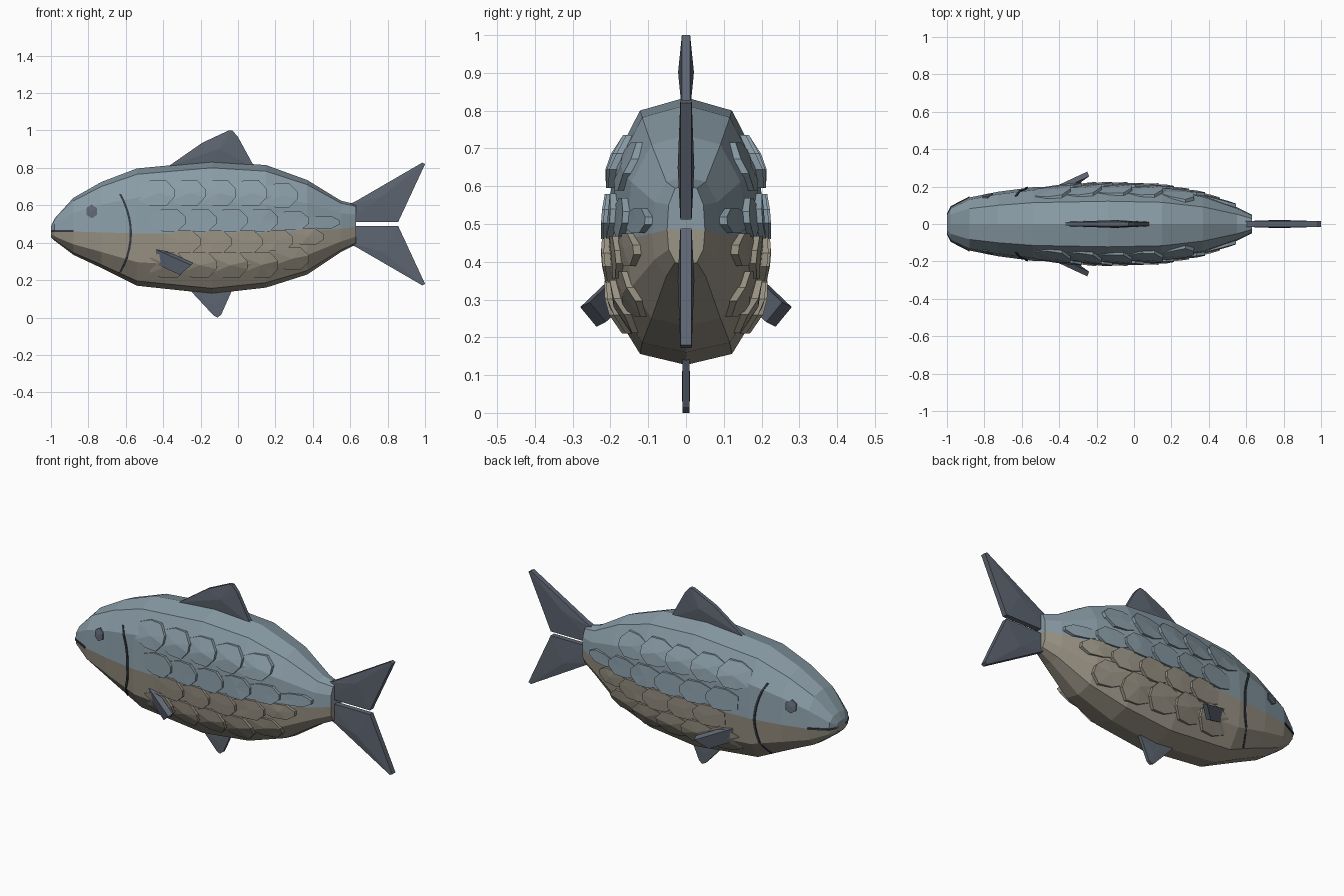
import bpy, bmesh
from mathutils import Vector

if "Cube" in bpy.data.objects:
    bpy.data.objects.remove(bpy.data.objects["Cube"])


def material(name, r, g, b):
    m = bpy.data.materials.new(name)
    m.use_nodes = True
    m.diffuse_color = (r, g, b, 1)
    m.node_tree.nodes["Principled BSDF"].inputs["Base Color"].default_value = (r, g, b, 1)
    return m


BLUE = material("back blue grey", 0.25, 0.33, 0.38)
BEIGE = material("belly beige", 0.33, 0.30, 0.24)
SLATE = material("fin slate", 0.11, 0.13, 0.165)
DARK = material("line dark", 0.035, 0.042, 0.055)


def finish(bm, name, *mats):
    bmesh.ops.recalc_face_normals(bm, faces=bm.faces)
    me = bpy.data.meshes.new(name)
    bm.to_mesh(me)
    bm.free()
    for m in mats:
        me.materials.append(m)
    ob = bpy.data.objects.new(name, me)
    bpy.context.collection.objects.link(ob)
    return ob


# Body stations: x, half width, bottom, colour line, top
STATIONS = [
    (-1.0, 0.05, 0.43, 0.462, 0.49), (-0.98, 0.09, 0.41, 0.462, 0.53),
    (-0.88, 0.142, 0.335, 0.46, 0.64), (-0.73, 0.172, 0.265, 0.455, 0.725),
    (-0.54, 0.197, 0.17, 0.45, 0.797), (-0.14, 0.21, 0.127, 0.45, 0.835),
    (0.15, 0.2, 0.16, 0.45, 0.815), (0.37, 0.157, 0.23, 0.46, 0.735),
    (0.55, 0.09, 0.35, 0.475, 0.625), (0.63, 0.05, 0.39, 0.485, 0.605)]
SECTION = [(0, 1), (0.58, 0.91), (0.92, 0.55), (1, 0)]  # share of width, share of height


def lerp_table(rows, x):
    x = min(max(x, rows[0][0]), rows[-1][0])
    for a, b in zip(rows, rows[1:]):
        if x <= b[0]:
            f = (x - a[0]) / (b[0] - a[0])
            return [p + (q - p) * f for p, q in zip(a, b)]


def side_y(x, z):
    """Half width of the body at a point of the side view."""
    _, w, low, mid, top = lerp_table(STATIONS, x)
    t = abs((z - mid) / (top - mid if z > mid else low - mid))
    return w * lerp_table([(h, s) for s, h in reversed(SECTION)], t)[1]


# Body: lofted twelve-sided rings, split into back and belly
quarter = SECTION
ring_shape = (quarter + [(s, -h) for s, h in quarter[-2::-1]]
              + [(-s, -h) for s, h in quarter[1:]] + [(-s, h) for s, h in quarter[-2:0:-1]])
bm = bmesh.new()
rings = []
for x, w, low, mid, top in STATIONS:
    rings.append([bm.verts.new((x, s * w, mid + h * ((top - mid) if h > 0 else (mid - low))))
                  for s, h in ring_shape])
n = len(ring_shape)
for a, b in zip(rings, rings[1:]):
    for i in range(n):
        j = (i + 1) % n
        f = bm.faces.new((a[i], a[j], b[j], b[i]))
        f.material_index = int(ring_shape[i][1] + ring_shape[j][1] < 0)
for ring in (rings[0], rings[-1]):
    bm.faces.new(ring[3:10]).material_index = 1
    bm.faces.new(ring[9:] + ring[:4])
finish(bm, "body", BLUE, BEIGE)


def plate(bm, outline, lift):
    """Plate on both flanks that follows the body; lift gives height above the skin."""
    for side in (-1, 1):
        outer, inner = [], []
        for x, z in outline:
            y = side_y(x, z)
            outer.append(bm.verts.new((x, side * (y + lift(x)), z)))
            inner.append(bm.verts.new((x, side * (y - 0.02), z)))
        mx = sum(p[0] for p in outline) / len(outline)
        mz = sum(p[1] for p in outline) / len(outline)
        hub = bm.verts.new((mx, side * (side_y(mx, mz) + lift(mx)), mz))
        bm.faces.new(inner)
        for i in range(len(outline)):
            j = (i + 1) % len(outline)
            bm.faces.new((outer[i], outer[j], hub))
            bm.faces.new((outer[i], inner[i], inner[j], outer[j]))


# Scales: staggered rows, raised at their trailing ends
SCALE = [(-0.1, -0.6), (-0.1, 0.6), (-0.03, 1), (0.045, 1), (0.09, 0.3), (0.09, -0.3), (0.045, -1), (-0.03, -1)]
ROWS = [("upper_back", BLUE, 0.665, 0.07, -0.43, 5), ("lower_back", BLUE, 0.52, 0.06, -0.37, 6),
        ("upper_belly", BEIGE, 0.405, 0.06, -0.29, 5), ("lower_belly", BEIGE, 0.28, 0.07, -0.37, 5)]
for name, mat, row_z, half, start, count in ROWS:
    bm = bmesh.new()
    for k in range(count):
        cx = start + 0.165 * k
        _, _, low, mid, top = lerp_table(STATIONS, cx + 0.05)
        squeeze = min(1, (top - low) / 0.62)
        cz = mid + (row_z - 0.45) * squeeze
        plate(bm, [(cx + dx, cz + dz * half * squeeze) for dx, dz in SCALE],
              lambda x: 0.004 + 0.016 * (x - cx + 0.09) / 0.18)
    finish(bm, name + "_scales", mat)

# Eyes
bm = bmesh.new()
plate(bm, [(-0.782 + dx, 0.567 + dz) for dx, dz in
           [(0, 0.036), (0.029, 0.018), (0.029, -0.018), (0, -0.036), (-0.029, -0.018), (-0.029, 0.018)]],
      lambda x: 0.008)
finish(bm, "eyes", SLATE)

# Gill lines
bm = bmesh.new()
steps = 10
curve = [(-0.573 - 0.057 * (2 * i / steps - 1) ** 2, 0.24 + 0.42 * i / steps) for i in range(steps + 1)]
for (xa, za), (xb, zb) in zip(curve, curve[1:]):
    plate(bm, [(xa - 0.006, za), (xa + 0.006, za), (xb + 0.006, zb), (xb - 0.006, zb)], lambda x: 0.006)
finish(bm, "gill_lines", DARK)

# Mouth line, along both cheeks and across the snout
bm = bmesh.new()
for xa, xb in ((-1, -0.98), (-0.98, -0.88)):
    plate(bm, [(xa, 0.457), (xb, 0.457), (xb, 0.467), (xa, 0.467)], lambda x: 0.006)
finish(bm, "mouth_line", DARK)


def fin(name, outline, rim, ridge):
    """Upright fin in the middle plane with a faceted ridge on each face."""
    bm = bmesh.new()
    hub = sum((Vector((x, 0, z)) for x, z in outline), Vector()) / len(outline)
    faces = []
    for side in (-1, 1):
        vs = [bm.verts.new((x, side * rim, z)) for x, z in outline]
        top = bm.verts.new(hub + Vector((0, side * ridge, 0)))
        for i in range(len(vs)):
            bm.faces.new((vs[i], vs[(i + 1) % len(vs)], top))
        faces.append(vs)
    a, b = faces
    for i in range(len(a)):
        j = (i + 1) % len(a)
        bm.faces.new((a[i], a[j], b[j], b[i]))
    return finish(bm, name, SLATE)


fin("dorsal_fin", [(-0.37, 0.81), (-0.19, 0.935), (-0.05, 1.0), (-0.03, 1.0), (0.0, 0.965),
                   (0.09, 0.8), (-0.14, 0.8)], 0.011, 0.021)
fin("anal_fin", [(-0.26, 0.15), (-0.13, 0.01), (-0.11, 0.0), (-0.09, 0.015), (-0.03, 0.15)], 0.009, 0.011)
TAIL = [(0.58, 0.012), (0.58, 0.1), (0.63, 0.122), (0.985, 0.328), (1.0, 0.32), (0.857, 0.012)]
fin("upper_tail_fin", [(x, 0.5 + z) for x, z in TAIL], 0.015, 0.022)
fin("lower_tail_fin", [(x, 0.5 - z) for x, z in TAIL], 0.015, 0.022)

# Pectoral fins: slanted slabs leaving the lower flanks
for name, side in (("left_pectoral_fin", 1), ("right_pectoral_fin", -1)):
    bm = bmesh.new()
    outline = [(-0.465, 0.18, 0.375), (-0.25, 0.28, 0.28), (-0.31, 0.237, 0.228), (-0.47, 0.16, 0.3)]
    layers = [[bm.verts.new((x + o * 0.4, side * (y - o), z + o * 0.5)) for x, y, z in outline] for o in (0, 0.025)]
    a, b = layers
    bm.faces.new(a)
    bm.faces.new(b)
    for i in range(4):
        j = (i + 1) % 4
        bm.faces.new((a[i], a[j], b[j], b[i]))
    finish(bm, name, SLATE)
